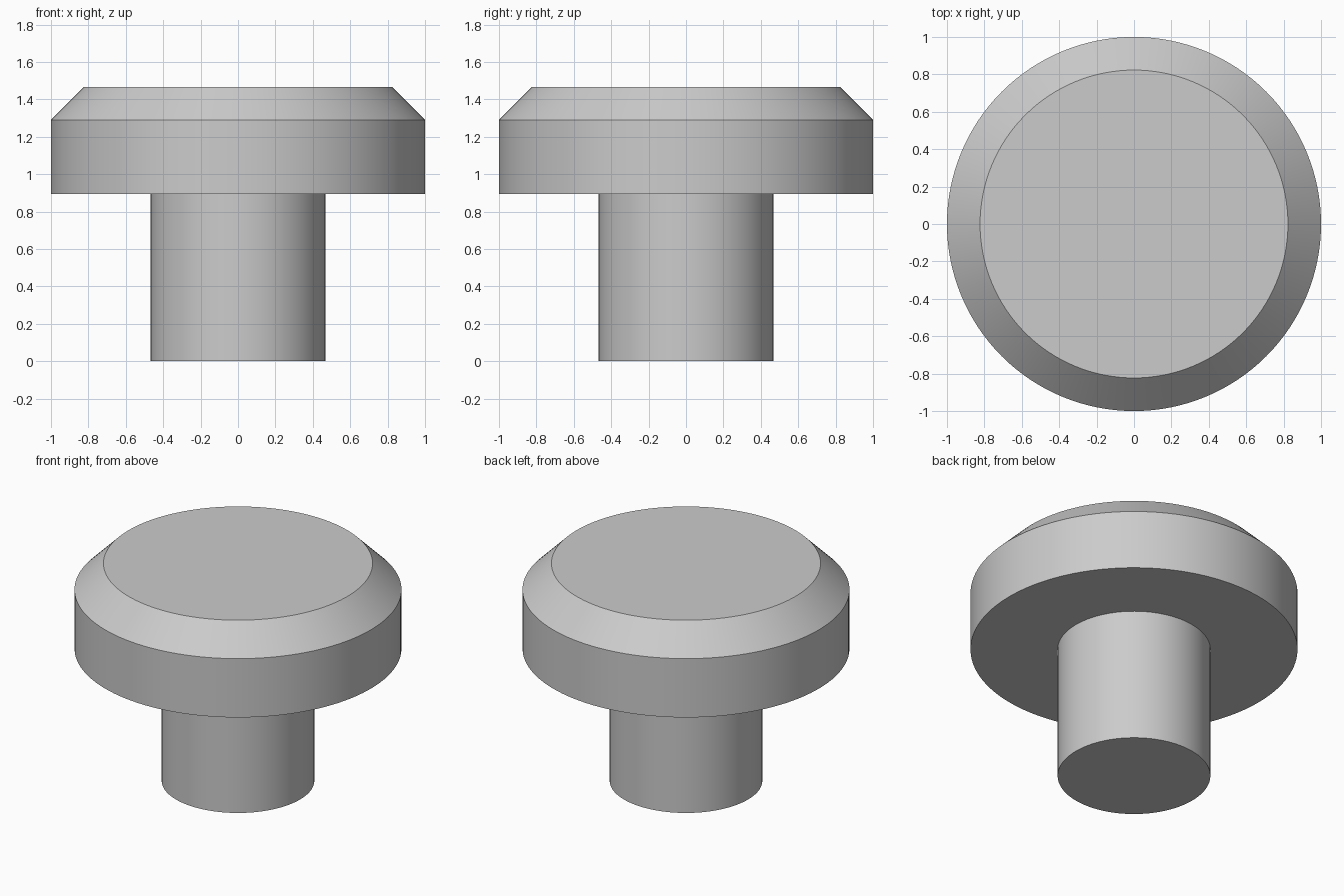
import bpy, bmesh, math
from mathutils import Vector

SEGMENTS = 128
STEM_RADIUS = 0.467
HEAD_RADIUS = 1.0
CHAMFER = 0.177
HEAD_BOTTOM = 0.893
HEAD_TOP = 1.467

cube = bpy.data.objects.get("Cube")
if cube:
    bpy.data.objects.remove(cube, do_unlink=True)

# Plain grey material
grey = bpy.data.materials.new("plain grey")
grey.use_nodes = True
colour = (0.6, 0.6, 0.6, 1.0)
grey.diffuse_color = colour
for node in grey.node_tree.nodes:
    if node.type == "BSDF_PRINCIPLED":
        node.inputs["Base Color"].default_value = colour


def lathe(name, profile):
    """Revolve a (radius, height) profile about z, keeping its corners crisp."""
    bm = bmesh.new()
    points = [bm.verts.new((r, 0, z)) for r, z in profile]
    edges = [bm.edges.new(pair) for pair in zip(points, points[1:])]
    bmesh.ops.spin(bm, geom=points + edges, axis=Vector((0, 0, 1)),
                   cent=Vector((0, 0, 0)), angle=math.tau, steps=SEGMENTS)
    bmesh.ops.remove_doubles(bm, verts=bm.verts, dist=0.0001)
    # Close the ends that do not join another part
    rims = [e for e in bm.edges if e.is_boundary and
            not (math.isclose(e.verts[0].co.z, HEAD_BOTTOM, abs_tol=0.001))]
    bmesh.ops.holes_fill(bm, edges=rims, sides=0)
    bmesh.ops.recalc_face_normals(bm, faces=bm.faces)
    # Make sure the surface faces outwards
    end = max(bm.faces, key=lambda f: len(f.verts))
    if end.normal.z * (end.calc_center_median().z - HEAD_BOTTOM) < 0:
        bmesh.ops.reverse_faces(bm, faces=bm.faces)
    for face in bm.faces:
        face.smooth = True
    for edge in bm.edges:
        edge.smooth = edge.calc_face_angle(math.pi) < math.radians(30)
    mesh = bpy.data.meshes.new(name)
    bm.to_mesh(mesh)
    bm.free()
    mesh.materials.append(grey)
    part = bpy.data.objects.new(name, mesh)
    bpy.context.collection.objects.link(part)
    return part


# Round stem, open where it meets the head
lathe("stem", [(STEM_RADIUS, 0), (STEM_RADIUS, HEAD_BOTTOM)])

# Wide head with a chamfered top edge and a ring-shaped underside
lathe("head", [(STEM_RADIUS, HEAD_BOTTOM), (HEAD_RADIUS, HEAD_BOTTOM),
               (HEAD_RADIUS, HEAD_TOP - CHAMFER),
               (HEAD_RADIUS - CHAMFER, HEAD_TOP)])
